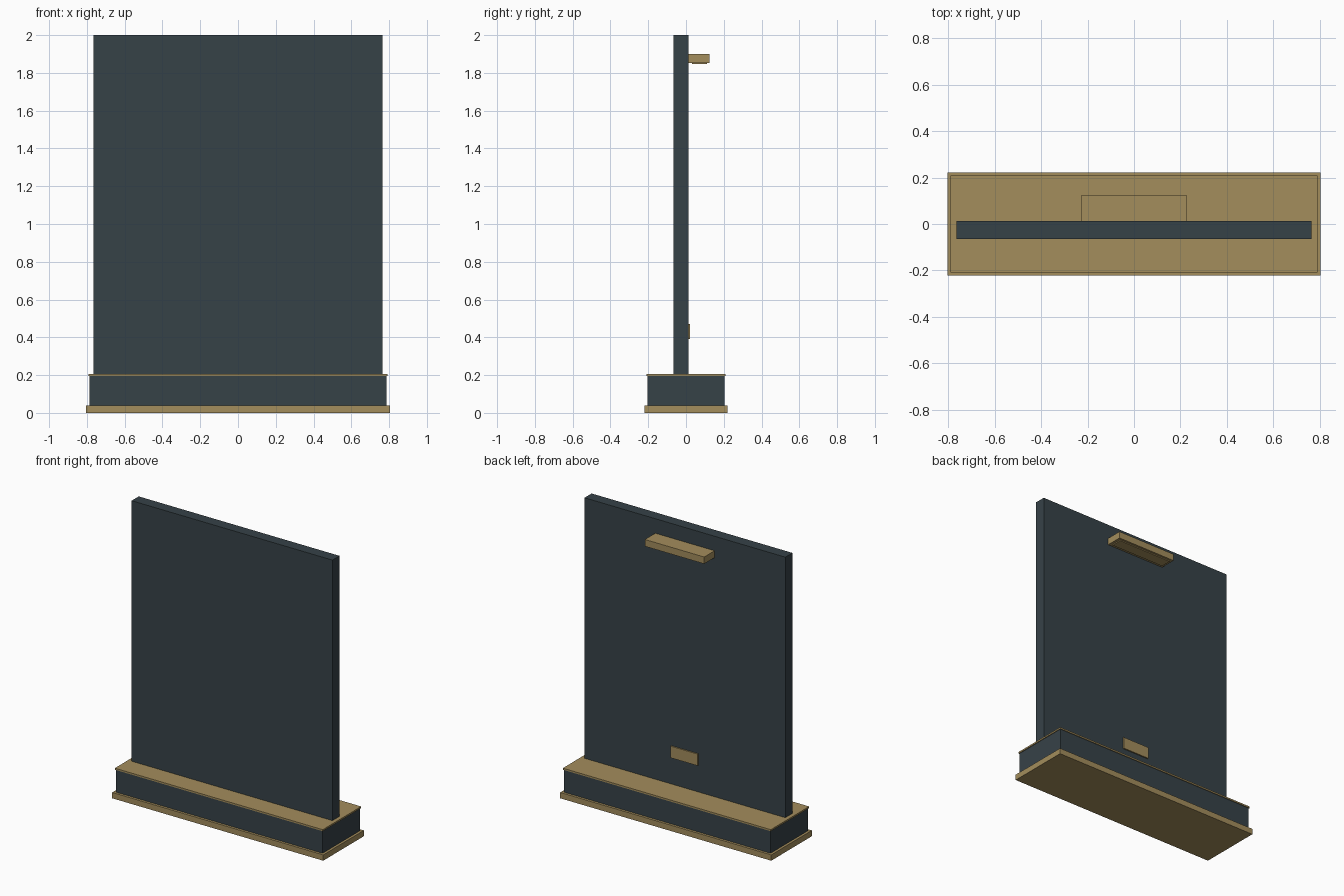
import bpy
import bmesh
from mathutils import Vector

if "Cube" in bpy.data.objects:
    bpy.data.objects.remove(bpy.data.objects["Cube"])


def material(name, rgb):
    m = bpy.data.materials.new(name)
    m.diffuse_color = (*rgb, 1.0)
    m.use_nodes = True
    m.node_tree.nodes["Principled BSDF"].inputs["Base Color"].default_value = m.diffuse_color
    return m


SLATE = material("dark slate", (0.037, 0.054, 0.064))
BRASS = material("aged brass", (0.366, 0.266, 0.107))


def box(name, half_x, y, z, mat):
    """Box centred on x = 0, given half width and (min, max) ranges in y and z."""
    size = Vector((2 * half_x, y[1] - y[0], z[1] - z[0]))
    mid = Vector((0, (y[0] + y[1]) / 2, (z[0] + z[1]) / 2))
    bm = bmesh.new()
    bmesh.ops.create_cube(bm, size=1)
    bmesh.ops.scale(bm, vec=size, verts=bm.verts)
    mesh = bpy.data.meshes.new(name)
    bm.to_mesh(mesh)
    bm.free()
    mesh.materials.append(mat)
    ob = bpy.data.objects.new(name, mesh)
    ob.location = mid
    bpy.context.collection.objects.link(ob)
    return ob


# Stepped plinth
box("base_skirt", 0.804, (-0.221, 0.221), (0, 0.04), BRASS)
box("plinth_body", 0.787, (-0.204, 0.204), (0.04, 0.195), SLATE)
box("plinth_cap", 0.792, (-0.209, 0.209), (0.195, 0.206), BRASS)

# Upright slab, set slightly forward
BACK = 0.012
box("upright_panel", 0.765, (-0.065, BACK), (0.206, 2.0), SLATE)

# Lamp housing with recessed strip below, and small plate on the back
box("lamp_housing", 0.226, (BACK, 0.125), (1.853, 1.9), BRASS)
box("lamp_strip", 0.207, (0.033, 0.110), (1.846, 1.853), BRASS)
box("label_plate", 0.103, (BACK, 0.021), (0.39, 0.47), BRASS)
